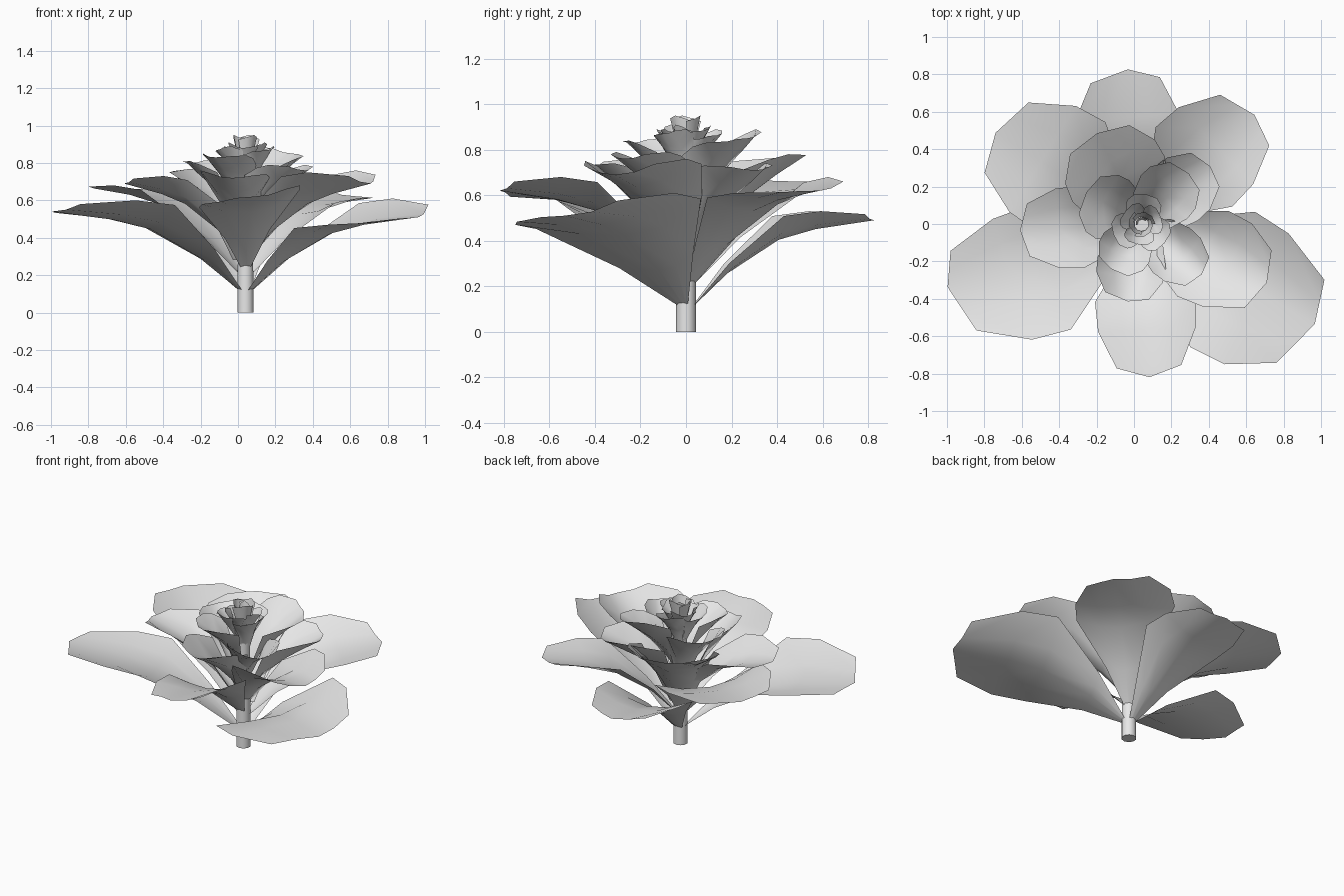
import bpy, bmesh, math
from mathutils import Vector

old = bpy.data.objects.get("Cube")
if old:
    bpy.data.objects.remove(old)

grey = bpy.data.materials.new("pale_grey")
grey.use_nodes = True
colour = (0.8, 0.8, 0.8, 1)
grey.diffuse_color = colour
grey.node_tree.nodes["Principled BSDF"].inputs["Base Color"].default_value = colour

AXIS = Vector((0.04, 0, 0))


def finish(bm, name, angle):
    mesh = bpy.data.meshes.new(name)
    bm.to_mesh(mesh)
    bm.free()
    mesh.materials.append(grey)
    obj = bpy.data.objects.new(name, mesh)
    bpy.context.collection.objects.link(obj)
    bpy.ops.object.select_all(action="DESELECT")
    obj.select_set(True)
    bpy.context.view_layer.objects.active = obj
    bpy.ops.object.shade_smooth_by_angle(angle=math.radians(angle))


ACROSS = (-1, -0.5, 0, 0.5, 1)


def petal(name, full, straight, heading, length, left, right, skew, base, tip, left_z, right_z):
    """One cupped sheet growing from the stem towards the heading."""
    # Along the petal: reach, width, height of the middle, height of the edges
    stations = [(0, (full - 0.42) * 0.6, 0, 0), (0.2, full, 0.4, full + 0.03),
                (0.48, 1, 0.78, 0.95), (0.68, 0.97, 0.9, 1), (1, 0.64, 1, 1)]
    out = Vector((math.cos(math.radians(heading)), math.sin(math.radians(heading)), 0))
    side = Vector((-out.y, out.x, 0))
    bm = bmesh.new()
    rows = []
    for reach, width, mid_h, edge_h in stations:
        row = []
        mid_h += (reach - mid_h) * straight
        for s in ACROSS:
            half, edge = (left, left_z) if s > 0 else (right, right_z)
            if reach == 1:
                edge = (2 * edge + tip) / 3
            mid = base + (tip - base) * mid_h
            rim = base + (edge - base) * edge_h
            forward = reach + skew * s * math.sin(math.pi * reach)
            if reach == 1:
                forward -= 0.07 * abs(s)
            p = AXIS + out * (0.02 + (length - 0.02) * forward)
            p += side * s * max(half * width, 0.02)
            p.z = mid + (rim - mid) * s * s
            row.append(bm.verts.new(p))
        rows.append(row)
    for a, b in zip(rows, rows[1:]):
        for i in range(len(ACROSS) - 1):
            bm.faces.new((a[i + 1], a[i], b[i], b[i + 1]))
    finish(bm, name, 60)


# Each: heading, length, left and right half widths, skew, base, tip, left and right heights
OUTER = {
    "lower_petal_right": (-30, 1.07, .36, .44, -.03, .11, .51, .61, .47),
    "lower_petal_left": (198, 1.09, .42, .28, 0, .11, .54, .6, .53),
    "lower_petal_back": (95, .83, .32, .26, 0, .1, .49, .53, .53),
    "second_petal_left": (148, .92, .33, .36, 0, .2, .66, .68, .66),
    "second_petal_right": (44, .84, .32, .27, 0, .2, .62, .68, .61),
    "second_petal_front": (273, .82, .27, .27, 0, .23, .62, .68, .58),
}
MIDDLE = {
    "third_petal_right": (-25, .74, .26, .27, .04, .3, .69, .76, .75),
    "third_petal_left": (183, .65, .22, .22, 0, .3, .69, .73, .7),
}
INNER = {
    "third_petal_back": (116, .54, .28, .27, 0, .28, .77, .75, .78),
    "fourth_petal_right": (40, .48, .19, .18, 0, .36, .71, .74, .73),
    "fourth_petal_front": (260, .42, .17, .2, 0, .37, .72, .74, .76),
    "fifth_petal_left": (150, .34, .19, .17, 0, .45, .8, .81, .82),
    "fifth_petal_back": (47, .37, .18, .16, 0, .48, .85, .89, .83),
    "fifth_petal_front": (-40, .42, .15, .16, 0, .46, .76, .79, .79),
    "sixth_petal_front": (236, .29, .15, .14, 0, .54, .83, .84, .85),
}
for full, straight, group in ((.44, 0, OUTER), (.62, .2, MIDDLE), (.8, .6, INNER)):
    for name, shape in group.items():
        petal(name, full, straight, *shape)

# Small petals wrapped round the heart, then the closed bud
for i in range(3):
    petal(f"heart_petal_{i}", .9, .6, 80 + 120 * i, .16, .1, .09, 0, .64, .87, .89, .86)
    petal(f"inner_petal_{i}", .9, .6, 20 + 120 * i, .11, .08, .08, 0, .7, .88, .89, .91)


def bud_leaf(name, start, radius, low, high):
    """A curled strip, wider at the top, that winds slightly inwards."""
    bm = bmesh.new()
    steps = 5
    rows = []
    for i in range(steps):
        t = i / (steps - 1)
        a = math.radians(start + 150 * t)
        turn = Vector((math.cos(a), math.sin(a), 0)) * radius * (1 - 0.25 * t)
        top = high - 0.025 * abs(2 * t - 1)
        rows.append([bm.verts.new(AXIS + turn * k + Vector((0, 0, z)))
                     for k, z in ((0.6, low), (1, top))])
    for a, b in zip(rows, rows[1:]):
        bm.faces.new((a[0], b[0], b[1], a[1]))
    finish(bm, name, 60)


for i in range(3):
    bud_leaf(f"bud_leaf_{i}", 120 * i, .075, .82, .95)
bud_leaf("bud_core", 40, .04, .82, .94)

# Stem
bm = bmesh.new()
bmesh.ops.create_cone(bm, cap_ends=True, segments=10, radius1=.045, radius2=.04, depth=.84)
bmesh.ops.translate(bm, verts=bm.verts, vec=AXIS + Vector((0, 0, .42)))
finish(bm, "stem", 50)
